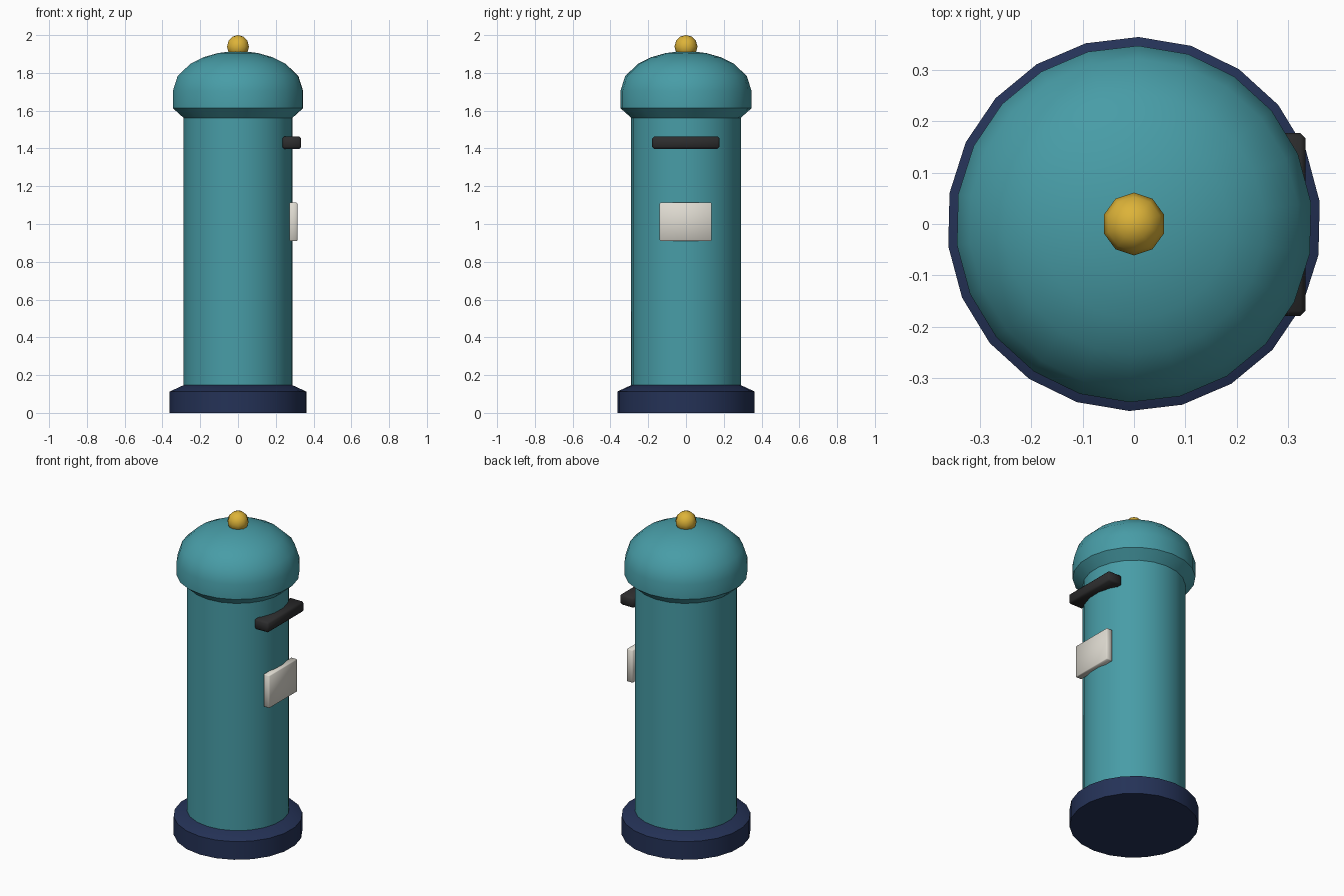
import bpy, bmesh, math

if "Cube" in bpy.data.objects:
    bpy.data.objects.remove(bpy.data.objects["Cube"])

SIDES = 22
PHASE = math.radians(6.8)


def material(name, rgb):
    m = bpy.data.materials.new(name)
    m.diffuse_color = (*rgb, 1)
    m.use_nodes = True
    m.node_tree.nodes["Principled BSDF"].inputs["Base Color"].default_value = m.diffuse_color
    return m


teal = material("teal paint", (0.064, 0.335, 0.385))
navy = material("navy paint", (0.018, 0.032, 0.095))
black = material("black metal", (0.026, 0.026, 0.027))
gold = material("gold", (0.72, 0.45, 0.04))
cream = material("cream plate", (0.74, 0.71, 0.64))


def finish(name, bm, mat, angle=30):
    bmesh.ops.recalc_face_normals(bm, faces=bm.faces)
    me = bpy.data.meshes.new(name)
    bm.to_mesh(me)
    bm.free()
    me.materials.append(mat)
    ob = bpy.data.objects.new(name, me)
    bpy.context.collection.objects.link(ob)
    bpy.ops.object.select_all(action='DESELECT')
    ob.select_set(True)
    bpy.context.view_layer.objects.active = ob
    bpy.ops.object.shade_smooth_by_angle(angle=math.radians(angle))
    return ob


def lathe(name, profile, mat, sides=SIDES, angle=30):
    """Stack rings of (radius, height) and close both ends."""
    bm = bmesh.new()
    rings = []
    for r, z in profile:
        rings.append([bm.verts.new((r * math.cos(PHASE + 2 * math.pi * i / sides),
                                    r * math.sin(PHASE + 2 * math.pi * i / sides), z))
                      for i in range(sides)])
    for a, b in zip(rings, rings[1:]):
        for i in range(sides):
            j = (i + 1) % sides
            bm.faces.new((a[i], a[j], b[j], b[i]))
    bm.faces.new(rings[0])
    bm.faces.new(rings[-1])
    return finish(name, bm, mat, angle)


def block(name, lo, hi, bevel, mat):
    bm = bmesh.new()
    bmesh.ops.create_cube(bm, size=1)
    for v in bm.verts:
        v.co = [(a + b) / 2 + c * (b - a) for a, b, c in zip(lo, hi, v.co)]
    bmesh.ops.bevel(bm, geom=bm.edges[:], offset=bevel, segments=1, affect='EDGES')
    return finish(name, bm, mat, 50)


# Plinth with sloped shoulder
lathe("base", [(0.364, 0), (0.364, 0.113), (0.29, 0.147)], navy)

# Main column
lathe("body", [(0.29, 0.14), (0.29, 1.57)], teal)

# Flared collar, rim and dome
dome = [(0.347 * math.cos(t), 1.705 + 0.21 * math.sin(t))
        for t in (math.radians(a) for a in (0, 22, 43, 58, 72, 84))]
lathe("cap", [(0.288, 1.56), (0.347, 1.613)] + dome, teal, angle=36)

# Finial ball
bm = bmesh.new()
bmesh.ops.create_uvsphere(bm, u_segments=10, v_segments=6, radius=0.061)
for v in bm.verts:
    v.co.z += 1.939
finish("knob", bm, gold, 60)

# Letter slot and notice plate on the +x side
block("mail_slot", (0.235, -0.179, 1.398), (0.334, 0.177, 1.463), 0.01, black)
block("notice_plate", (0.272, -0.139, 0.91), (0.314, 0.136, 1.113), 0.004, cream)
